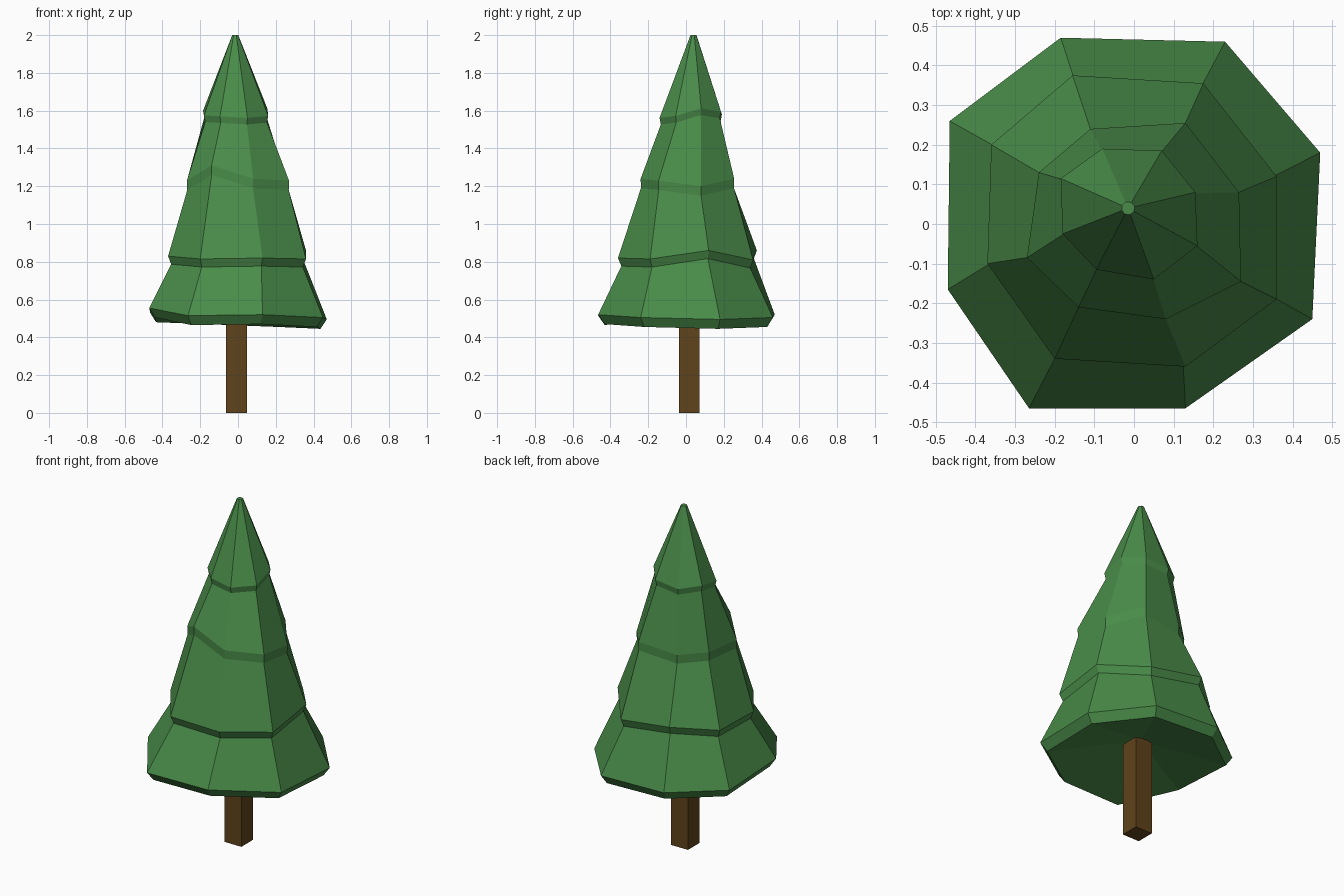
import bpy
import bmesh
from mathutils import Vector

default_cube = bpy.data.objects.get("Cube")
if default_cube:
    bpy.data.objects.remove(default_cube, do_unlink=True)


def make_material(name, colour):
    material = bpy.data.materials.new(name)
    material.use_nodes = True
    material.diffuse_color = colour
    material.node_tree.nodes["Principled BSDF"].inputs["Base Color"].default_value = colour
    return material


def make_object(name, bm, material):
    bmesh.ops.recalc_face_normals(bm, faces=bm.faces)
    mesh = bpy.data.meshes.new(name)
    bm.to_mesh(mesh)
    bm.free()
    mesh.materials.append(material)
    tree_part = bpy.data.objects.new(name, mesh)
    bpy.context.collection.objects.link(tree_part)
    return tree_part


def lip_below(ring, scale, drop):
    """Copy a ring, pulled in towards the tree axis and lowered."""
    return [AXIS + (point - AXIS) * scale + Vector((0, 0, point.z * (1 - scale) - drop))
            for point in ring]


def loft(bm, rings, hollow_peak):
    """Join successive rings with quads, cap the top, and fan the base up to a peak."""
    loops = [[bm.verts.new(point) for point in ring] for ring in rings]
    for lower, upper in zip(loops, loops[1:]):
        for i in range(len(lower)):
            j = (i + 1) % len(lower)
            bm.faces.new((lower[i], lower[j], upper[j], upper[i]))
    bm.faces.new(loops[-1])
    peak = bm.verts.new(hollow_peak)
    base = loops[0]
    for corner, following in zip(base, base[1:] + base[:1]):
        bm.faces.new((following, corner, peak))


green = make_material("needle green", (0.067, 0.26, 0.067, 1))
brown = make_material("bark brown", (0.115, 0.056, 0.011, 1))

AXIS = Vector((-0.015, 0.03, 0))

# Uneven eight-sided brims, clockwise from the back: corners, lip scale, lip drop
TIERS = [
    ([(-.185, .47, .52), (.23, .46, .505), (.47, .18, .495), (.45, -.24, .505),
      (.13, -.465, .52), (-.265, -.465, .515), (-.47, -.165, .555), (-.465, .26, .53)],
     0.93, 0.05),
    ([(-.155, .375, .86), (.175, .355, .81), (.36, .12, .86), (.36, -.19, .815),
      (.13, -.36, .82), (-.2, -.34, .815), (-.37, -.1, .83), (-.36, .2, .83)],
     0.955, 0.043),
    ([(-.11, .24, 1.22), (.13, .255, 1.24), (.265, .08, 1.2), (.27, -.145, 1.23),
      (.08, -.24, 1.24), (-.14, -.21, 1.31), (-.27, -.085, 1.23), (-.24, .13, 1.23)],
     0.995, 0.05),
    ([(-.08, .19, 1.58), (.07, .185, 1.595), (.155, .08, 1.612), (.16, -.055, 1.572),
      (.05, -.14, 1.562), (-.095, -.115, 1.57), (-.18, -.025, 1.575), (-.185, .115, 1.6)],
     0.96, 0.035),
]

# Foliage: every brim sits on its own lip, and the last one runs up to a blunt tip
rings = []
for corners, scale, drop in TIERS:
    brim = [Vector(corner) for corner in corners]
    rings += [lip_below(brim, scale, drop), brim]
tip_centre = Vector((-0.015, 0.04, 2))
tip = []
for point in rings[-1]:
    outward = point - tip_centre
    outward.z = 0
    tip.append(tip_centre + outward.normalized() * 0.017)
rings.append(tip)
foliage_mesh = bmesh.new()
loft(foliage_mesh, rings, AXIS + Vector((0, 0, 0.57)))
make_object("foliage", foliage_mesh, green)

# Trunk: a square post reaching just inside the foliage
trunk_mesh = bmesh.new()
bmesh.ops.create_cube(trunk_mesh, size=1)
bmesh.ops.scale(trunk_mesh, vec=(0.11, 0.108, 0.58), verts=trunk_mesh.verts)
bmesh.ops.translate(trunk_mesh, vec=(-0.008, 0.018, 0.29), verts=trunk_mesh.verts)
make_object("trunk", trunk_mesh, brown)
